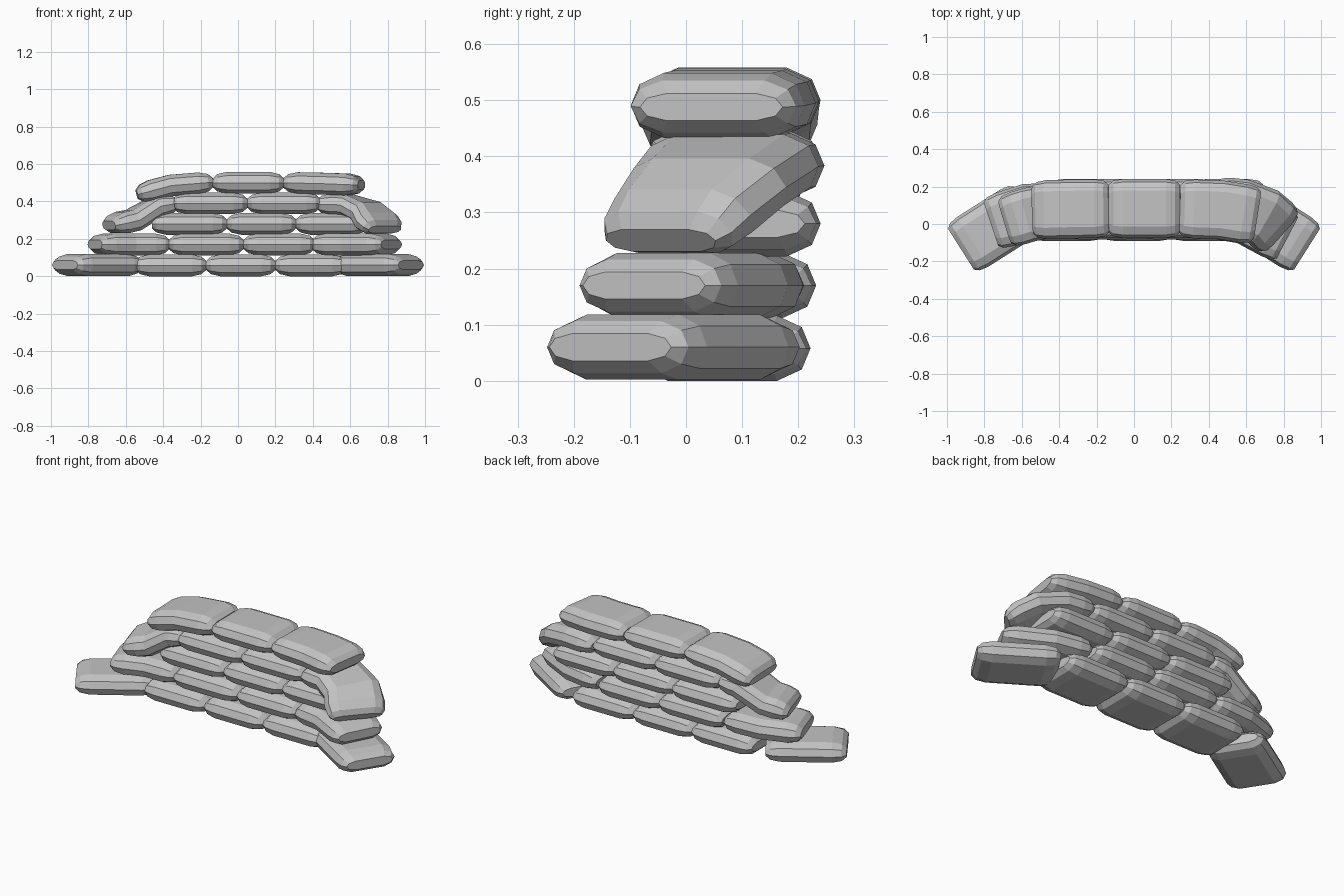
import bpy, bmesh
from mathutils import Vector

cube = bpy.data.objects.get("Cube")
if cube:
    bpy.data.objects.remove(cube, do_unlink=True)

cloth = bpy.data.materials.new("grey_sackcloth")
cloth.use_nodes = True
GREY = (0.55, 0.55, 0.55, 1)
cloth.diffuse_color = GREY
cloth.node_tree.nodes["Principled BSDF"].inputs["Base Color"].default_value = GREY

HALF_WIDTH, HALF_HEIGHT = 0.157, 0.058
# Half of the pillow section, across and up, mirrored below
UPPER = [(1, 0), (0.9, 0.65), (0.62, 1), (-0.62, 1), (-0.9, 0.65), (-1, 0)]
SECTION = UPPER + [(u, -v) for u, v in reversed(UPPER[1:-1])]
# Pinched ends: distance from the tip, width scale, height scale
PINCH = [(0, 0.82, 0.42), (0.025, 0.95, 0.8), (0.075, 1, 1)]


def sandbag(name, path, width=HALF_WIDTH):
    """Sweep the pillow section along a path and pinch both ends."""
    pts = [Vector(p) for p in path]
    first, last = (pts[1] - pts[0]).normalized(), (pts[-1] - pts[-2]).normalized()
    rings = [(pts[0] + first * d, first, w, h) for d, w, h in PINCH]
    for a, b, c in zip(pts, pts[1:], pts[2:]):
        rings.append((b, ((b - a).normalized() + (c - b).normalized()).normalized(), 1, 1))
    rings += [(pts[-1] - last * d, last, w, h) for d, w, h in reversed(PINCH)]

    bm = bmesh.new()
    loops = []
    for centre, along, w, h in rings:
        across = Vector((0, 0, 1)).cross(along).normalized()
        up = along.cross(across)
        loops.append([bm.verts.new(centre + across * u * w * width + up * v * h * HALF_HEIGHT)
                      for u, v in SECTION])
    n = len(SECTION)
    for a, b in zip(loops, loops[1:]):
        for i in range(n):
            j = (i + 1) % n
            bm.faces.new((a[i], a[j], b[j], b[i]))
    bm.faces.new(loops[0])
    bm.faces.new(loops[-1])
    bmesh.ops.recalc_face_normals(bm, faces=bm.faces)
    mesh = bpy.data.meshes.new(name)
    bm.to_mesh(mesh)
    bm.free()
    mesh.materials.append(cloth)
    obj = bpy.data.objects.new(name, mesh)
    bpy.context.collection.objects.link(obj)


def course(name, y, z, joints):
    """Lay straight bags end to end between the joints."""
    for k, (a, b) in enumerate(zip(joints, joints[1:])):
        sandbag(f"{name}_bag_{k + 1}", [(a, y, z), (b, y, z)])


# Straight bags of each course
course("bottom_course", 0.065, 0.058, [-0.55, -0.17, 0.2, 0.58])
course("second_course", 0.075, 0.17, [-0.37, 0.03, 0.41])
course("third_course", 0.083, 0.28, [-0.46, -0.06, 0.31, 0.69])
course("fourth_course", 0.083, 0.39, [-0.35, 0.05, 0.44])
course("top_course", 0.083, 0.5, [-0.135, 0.245])

# Bottom bags angled forward at both ends
for side, x in (("right", -1), ("left", 1)):
    sandbag(f"bottom_{side}_end_bag",
            [(x * 0.925, -0.135, 0.06), (x * 0.57, 0.09, 0.06)])

# Bent bags closing the second course
sandbag("second_right_end_bag", [(-0.765, 0, 0.17), (-0.57, 0.065, 0.17), (-0.37, 0.075, 0.17)], 0.15)
sandbag("second_left_end_bag", [(0.41, 0.075, 0.17), (0.6, 0.04, 0.17), (0.82, -0.075, 0.17)], 0.15)

# Sagging bags at the ends of the fourth course
sandbag("fourth_right_sagging_bag",
        [(-0.69, 0.01, 0.272), (-0.56, 0.05, 0.3), (-0.43, 0.075, 0.375), (-0.33, 0.083, 0.39)], 0.145)
sandbag("fourth_left_sagging_bag",
        [(0.43, 0.095, 0.385), (0.58, 0.08, 0.382), (0.69, 0.04, 0.345), (0.785, -0.045, 0.25)], 0.16)

# Top end bags
sandbag("top_right_end_bag",
        [(-0.54, 0.075, 0.437), (-0.36, 0.08, 0.485), (-0.135, 0.083, 0.503)])
sandbag("top_left_end_bag",
        [(0.245, 0.083, 0.5), (0.47, 0.075, 0.495), (0.66, 0.045, 0.488)])
